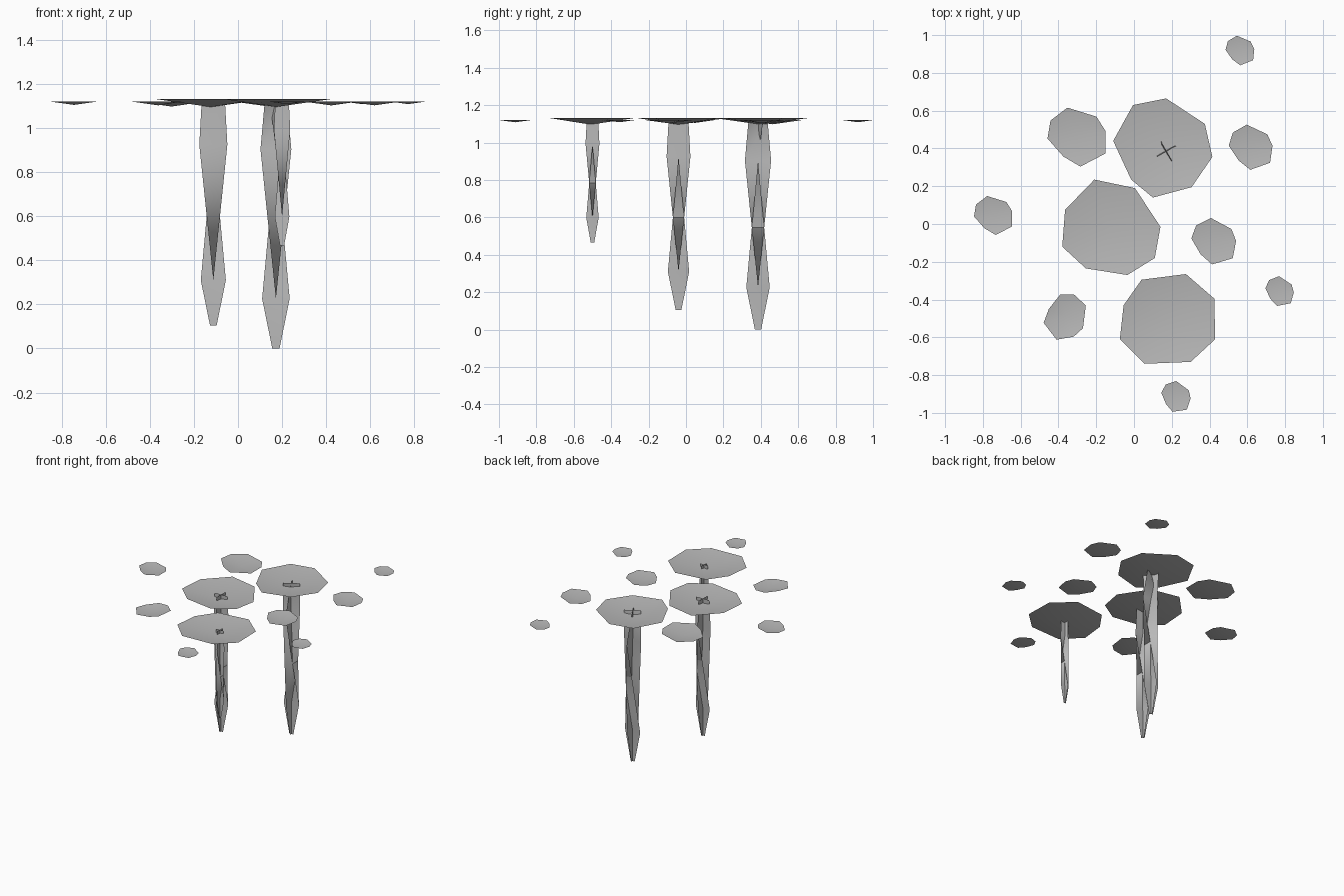
import bpy, bmesh
from math import radians, cos, sin, pi

if "Cube" in bpy.data.objects:
    bpy.data.objects.remove(bpy.data.objects["Cube"])

GREY = bpy.data.materials.new("mid_grey")
GREY.diffuse_color = (.48, .48, .48, 1)
GREY.use_nodes = True
GREY.node_tree.nodes["Principled BSDF"].inputs["Base Color"].default_value = GREY.diffuse_color


def make_object(name, bm):
    mesh = bpy.data.meshes.new(name)
    for f in bm.faces:
        f.smooth = True
    bm.to_mesh(mesh)
    bm.free()
    mesh.materials.append(GREY)
    obj = bpy.data.objects.new(name, mesh)
    bpy.context.collection.objects.link(obj)
    return obj


def pad(name, outline, z):
    """Shallow open bowl: irregular octagon rim with a dipped centre."""
    bm = bmesh.new()
    n = len(outline)
    cx = sum(p[0] for p in outline) / n
    cy = sum(p[1] for p in outline) / n
    r = sum(((x - cx) ** 2 + (y - cy) ** 2) ** 0.5 for x, y in outline) / n
    rim = [bm.verts.new((x, y, z)) for x, y in outline]
    mid = bm.verts.new((cx, cy, z - 0.14 * r))
    for i in range(n):
        bm.faces.new((mid, rim[(i + 1) % n], rim[i]))
    bmesh.ops.reverse_faces(bm, faces=[f for f in bm.faces if f.normal.z < 0])
    bm.normal_update()
    for f in bm.faces:
        if f.normal.z < 0:
            f.normal_flip()
    return make_object(name, bm)


def stem(name, x, y, rings):
    """Two crossed twisting ribbons; rings are (z, width, angle)."""
    bm = bmesh.new()
    for turn in (0, pi / 2):
        rows = []
        for z, w, deg in rings:
            a = radians(deg) + turn
            dx, dy = cos(a) * w / 2, sin(a) * w / 2
            rows.append((bm.verts.new((x - dx, y - dy, z)),
                         bm.verts.new((x + dx, y + dy, z))))
        for (a, b), (c, d) in zip(rows, rows[1:]):
            bm.faces.new((a, b, d))
            bm.faces.new((a, d, c))
    return make_object(name, bm)


# Large pads carried by the stems
pad("large_pad_back", [(.17, .665), (.375, .53), (.415, .355), (.305, .195),
                       (.10, .14), (-.015, .235), (-.11, .44), (-.005, .63)], 1.133)
pad("large_pad_middle", [(-.21, .235), (.005, .19), (.14, -.015), (.11, -.18),
                         (-.035, -.27), (-.255, -.235), (-.38, -.12), (-.365, .075)], 1.133)
pad("large_pad_front", [(.275, -.265), (.425, -.395), (.43, -.61), (.30, -.73),
                        (.055, -.74), (-.075, -.61), (-.055, -.43), (.04, -.295)], 1.133)

# Small floating pads: one outline, placed, scaled and turned
SMALL = [(-.305, 1), (.68, .695), (.98, .22), (.98, -.56),
         (.135, -1), (-.44, -.66), (-.98, -.05), (-.88, .56)]
small_pads = [(-.305, .46, .156, 0), (-.746, .045, .103, 0), (.616, .405, .117, -8),
              (.42, -.093, .120, -11), (-.365, -.487, .118, -80),
              (.56, .918, .077, -6), (.769, -.357, .077, -16), (.22, -.915, .08, -19)]
for i, (cx, cy, s, deg) in enumerate(small_pads):
    c, d = cos(radians(deg)) * s, sin(radians(deg)) * s
    pad(f"small_pad_{i + 1}",
        [(cx + x * c - y * d, cy + x * d + y * c) for x, y in SMALL], 1.12)

# Hanging stems
for name, x, y, z0, z1, size, top in [("stem_back", .172, .385, 0, 1.13, 1.0, 30),
                                      ("stem_middle", -.112, -.04, .105, 1.13, .91, 0),
                                      ("stem_front", .2, -.5, .467, 1.125, .53, 0)]:
    h = z1 - z0
    stem(name, x, y, [(z0, .03 * size + .003, 90), (z0 + .2 * h, .125 * size, 90),
                      (z0 + .8 * h, .14 * size, 0), (z1, .115 * size, top)])
